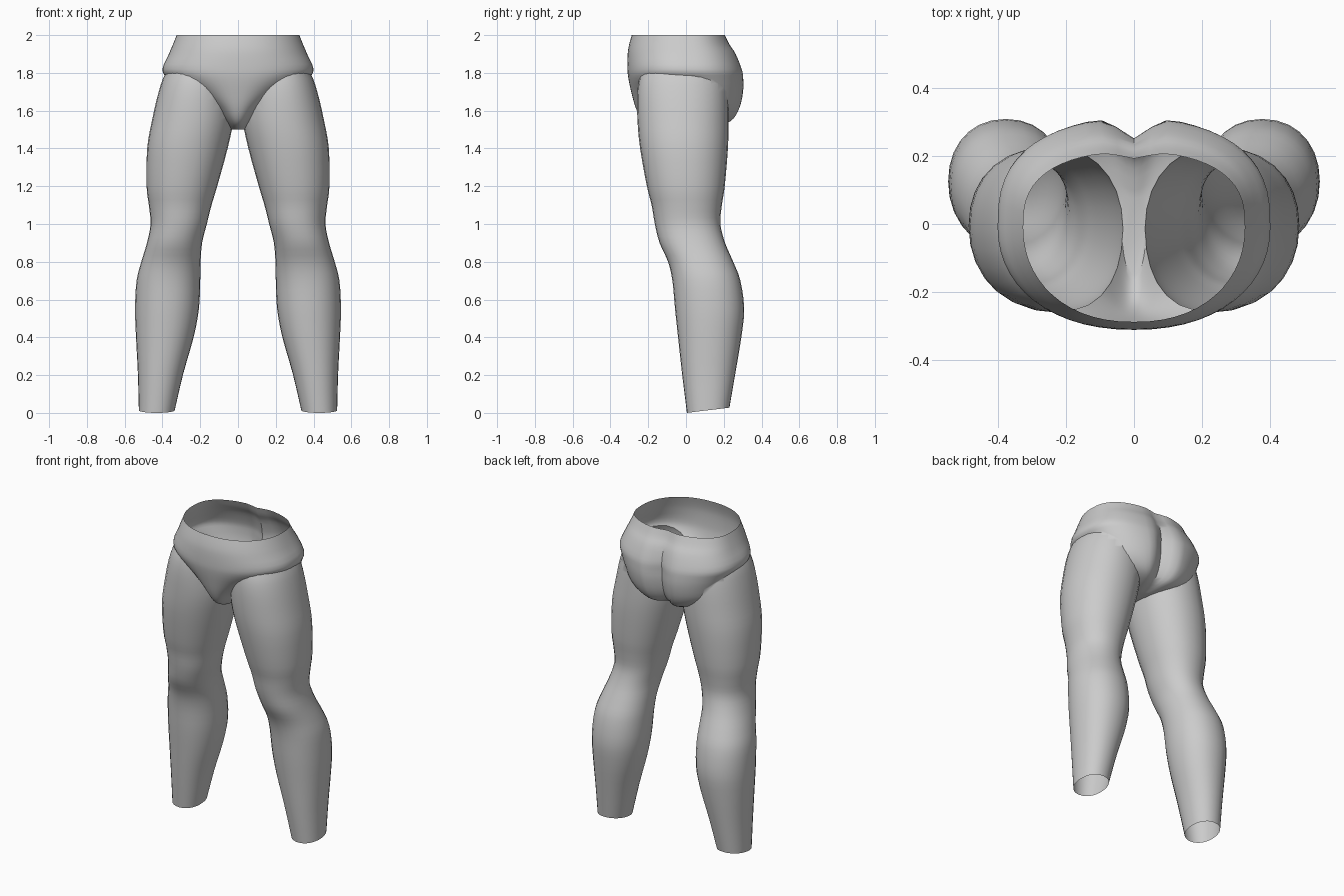
import bpy, bmesh, math

if "Cube" in bpy.data.objects:
    bpy.data.objects.remove(bpy.data.objects["Cube"])

grey = bpy.data.materials.new("plain grey")
grey.diffuse_color = (0.6, 0.6, 0.6, 1)
grey.use_nodes = True
grey.node_tree.nodes["Principled BSDF"].inputs["Base Color"].default_value = grey.diffuse_color


def refine(rows, steps):
    """Catmull-Rom interpolation between section rows."""
    out = []
    for i in range(len(rows) - 1):
        a, b = rows[max(i - 1, 0)], rows[i]
        c, d = rows[i + 1], rows[min(i + 2, len(rows) - 1)]
        for s in range(steps):
            t = s / steps
            out.append([0.5 * (2 * q + (r - p) * t + (2 * p - 5 * q + 4 * r - u) * t * t
                               + (3 * q - p - 3 * r + u) * t ** 3)
                        for p, q, r, u in zip(a, b, c, d)])
    return out + [list(rows[-1])]


def loft(name, rings):
    """Closed solid through a stack of equal rings."""
    bm = bmesh.new()
    loops = [[bm.verts.new(p) for p in ring] for ring in rings]
    n = len(loops[0])
    for lo, hi in zip(loops, loops[1:]):
        for k in range(n):
            bm.faces.new((lo[k], lo[(k + 1) % n], hi[(k + 1) % n], hi[k]))
    bm.faces.new(loops[0])
    bm.faces.new(loops[-1])
    bmesh.ops.recalc_face_normals(bm, faces=bm.faces)
    mesh = bpy.data.meshes.new(name)
    bm.to_mesh(mesh)
    bm.free()
    mesh.materials.append(grey)
    ob = bpy.data.objects.new(name, mesh)
    bpy.context.collection.objects.link(ob)
    return ob


# Leg sections: height, inner x, outer x, front y, back y
LEG = [(0.0, .335, .525, .005, .23), (.2, .29, .53, -.02, .262),
       (.4, .235, .54, -.042, .293), (.55, .207, .545, -.058, .308),
       (.7, .2, .537, -.072, .288), (.8, .198, .512, -.095, .25),
       (.9, .19, .482, -.14, .207), (1.0, .165, .463, -.165, .182),
       (1.1, .14, .472, -.182, .19), (1.2, .11, .484, -.207, .205),
       (1.4, .055, .481, -.243, .222), (1.55, .025, .455, -.257, .225),
       (1.7, .025, .42, -.258, .22), (1.8, .035, .383, -.238, .2),
       (1.87, .07, .32, -.19, .14)]


def leg(name, side, n=28):
    rings = []
    for z, xi, xo, yf, yb in refine(LEG, 3):
        ring = []
        for k in range(n):
            a = 2 * math.pi * k / n
            c, s = math.cos(a), math.sin(a)
            x = (xi + xo) / 2 + (xo - xi) / 2 * math.copysign(abs(c) ** .93, c)
            y = (yf + yb) / 2 + (yb - yf) / 2 * math.copysign(abs(s) ** .93, s)
            tilt = .028 * (s + 1) / 2 * max(0, 1 - z / .4)   # slanted ankle opening
            ring.append((side * x, y, z + tilt))
        rings.append(ring)
    return loft(name, rings)


# Hip sections: height, front half width, back half width, front y, back y
HIPS = [(1.5, .035, .05, -.15, .14), (1.525, .055, .15, -.205, .225),
        (1.56, .085, .25, -.24, .268), (1.62, .14, .32, -.268, .297),
        (1.7, .25, .355, -.29, .312), (1.77, .365, .385, -.305, .311),
        (1.82, .4, .4, -.31, .302), (1.9, .366, .366, -.309, .27),
        (1.95, .345, .345, -.301, .237), (2.0, .325, .325, -.287, .212)]


def hips(n=56):
    rings = []
    for z, wf, wb, yf, yb in refine(HIPS, 3):
        cleft = .02 + .045 * max(0, min(1, (2 - z) / .25))
        ring = []
        for k in range(n):
            a = 2 * math.pi * k / n
            c, s = math.cos(a), math.sin(a)
            f = max(0, min(1, .5 - 1.2 * s))
            w = wb + (wf - wb) * f * f * (3 - 2 * f)
            x = w * math.copysign(abs(c) ** .9, c)
            if s < 0:
                y = -.01 + (yf + .01) * abs(s) ** .95
            else:                                  # two rounded lobes behind
                y = -.01 + (yb + .01) * s ** .72
                y -= cleft * s * math.exp(-(x / .055) ** 2)
            ring.append((x, y, z))
        rings.append(ring)
    return loft("briefs_and_legs", rings)


# Join the legs to the hips as one skin
body = hips()
for name, side in (("right_leg", -1), ("left_leg", 1)):
    part = leg(name, side)
    mod = body.modifiers.new("join", 'BOOLEAN')
    mod.operation, mod.solver, mod.object = 'UNION', 'EXACT', part
    bpy.context.view_layer.objects.active = body
    bpy.ops.object.modifier_apply(modifier=mod.name)
    bpy.data.objects.remove(part)

# Open the waist and both ankles
bm = bmesh.new()
bm.from_mesh(body.data)
caps = [f for f in bm.faces
        if (f.normal.z > .9 and f.calc_center_median().z > 1.99)
        or (f.normal.z < -.8 and f.calc_center_median().z < .06)]
bmesh.ops.delete(bm, geom=caps, context='FACES')
bm.to_mesh(body.data)
bm.free()

body.select_set(True)
bpy.context.view_layer.objects.active = body
bpy.ops.object.shade_smooth_by_angle(angle=math.radians(40))
